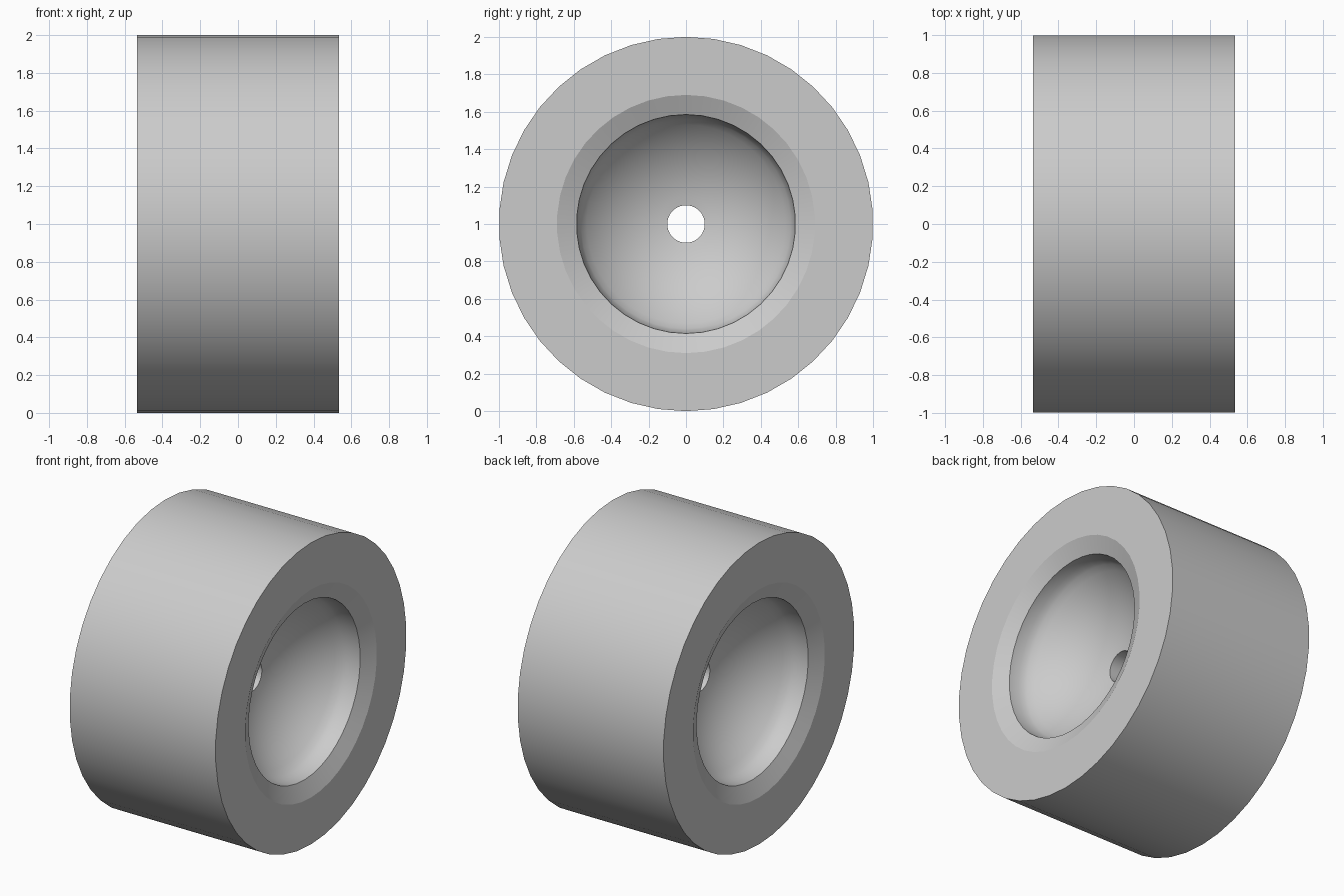
import bpy, bmesh, math

cube = bpy.data.objects.get("Cube")
if cube:
    bpy.data.objects.remove(cube, do_unlink=True)

SEGMENTS = 42
HALF_WIDTH = 0.535
BOWL_RADIUS, BOWL_CENTRE = 0.71, 0.808

# Single plain grey material
grey = bpy.data.materials.new("plain_grey")
grey.use_nodes = True
grey.diffuse_color = (0.6, 0.6, 0.6, 1)
grey.node_tree.nodes["Principled BSDF"].inputs["Base Color"].default_value = (0.6, 0.6, 0.6, 1)

# Half profile (axial, radius): tread edge, shallow chamfer, straight recess wall, rounded foot
half = [(HALF_WIDTH, 1.0), (HALF_WIDTH, 0.69), (0.487, 0.585), (0.42, 0.58), (0.39, 0.568)]

# Spherical bowl running down to the axle hole
rim_angle = math.asin(0.56 / BOWL_RADIUS)
hole_angle = math.asin(0.1 / BOWL_RADIUS)
STEPS = 12
for i in range(STEPS + 1):
    a = rim_angle + (hole_angle - rim_angle) * i / STEPS
    half.append((BOWL_CENTRE - BOWL_RADIUS * math.cos(a), BOWL_RADIUS * math.sin(a)))

# Mirror the profile to the other side and revolve it around the axle, resting on the ground
profile = half + [(-x, r) for x, r in reversed(half)]
bm = bmesh.new()
verts = [bm.verts.new((x, 0, 1 + r)) for x, r in profile]
edges = [bm.edges.new((v, verts[(i + 1) % len(verts)])) for i, v in enumerate(verts)]
bmesh.ops.spin(bm, geom=verts + edges, cent=(0, 0, 1), axis=(1, 0, 0),
               angle=math.tau, steps=SEGMENTS, use_merge=True)
bmesh.ops.remove_doubles(bm, verts=bm.verts, dist=0.0001)
bmesh.ops.recalc_face_normals(bm, faces=bm.faces)

mesh = bpy.data.meshes.new("roller_wheel")
bm.to_mesh(mesh)
bm.free()
mesh.materials.append(grey)
wheel = bpy.data.objects.new("roller_wheel", mesh)
bpy.context.collection.objects.link(wheel)

# Smooth curved surfaces, keep the rims crisp
bpy.ops.object.select_all(action='DESELECT')
wheel.select_set(True)
bpy.context.view_layer.objects.active = wheel
bpy.ops.object.shade_smooth_by_angle(angle=math.radians(23))
